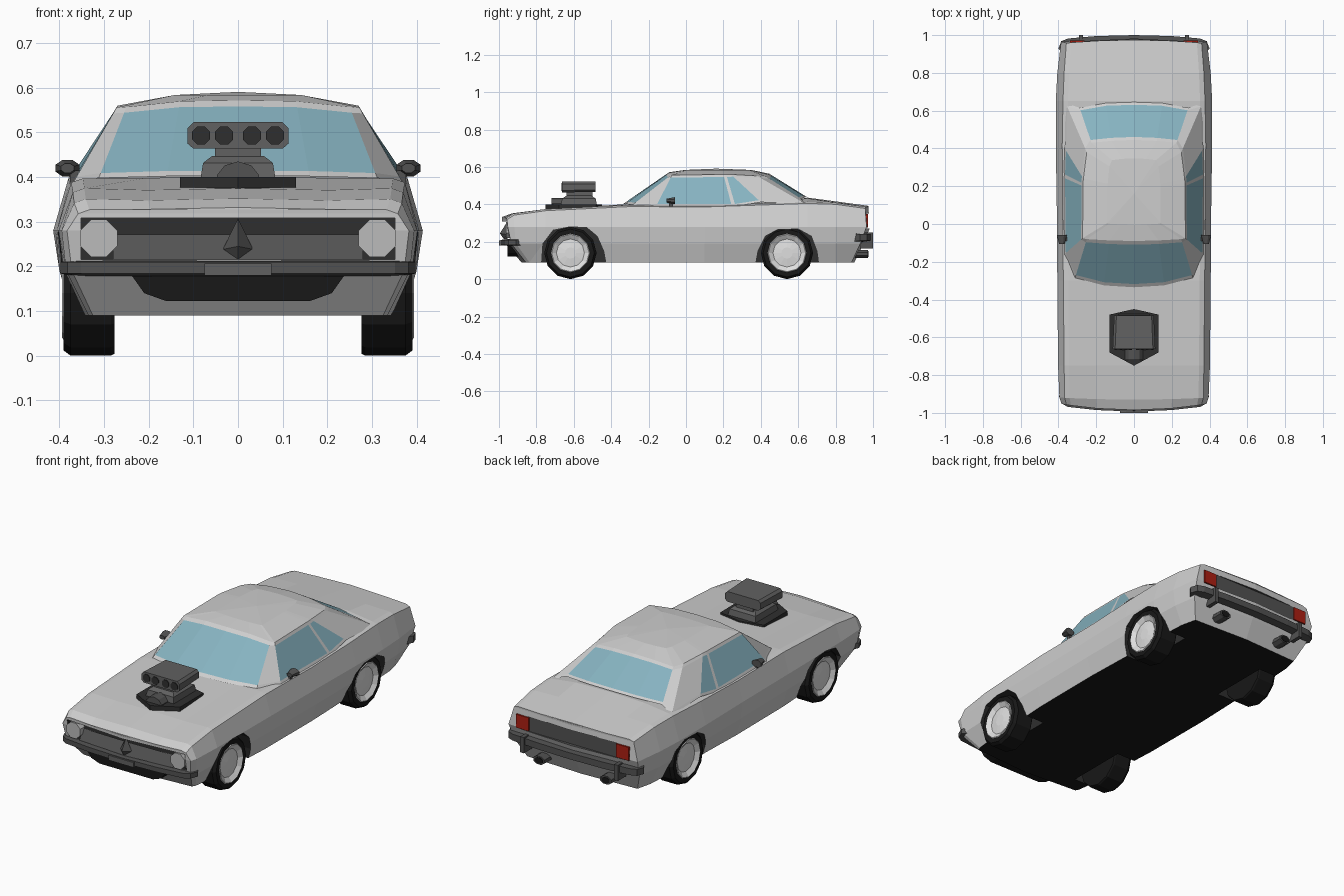
import bpy, bmesh, math
from mathutils import Vector

if "Cube" in bpy.data.objects:
    bpy.data.objects.remove(bpy.data.objects["Cube"])


def material(name, r, g, b):
    m = bpy.data.materials.new(name)
    m.diffuse_color = (r, g, b, 1)
    m.use_nodes = True
    m.node_tree.nodes["Principled BSDF"].inputs["Base Color"].default_value = m.diffuse_color
    return m


PAINT = material("light grey paint", .62, .62, .62)
GLASS = material("blue glass", .24, .45, .53)
BLACK = material("black rubber", .009, .009, .009)
DARK = material("dark trim", .028, .028, .028)
TRIM = material("grey trim", .085, .085, .085)
ENGINE = material("engine metal", .12, .12, .12)
RIM = material("rim silver", .74, .74, .74)
LAMP = material("headlamp", .5, .5, .5)
RED = material("tail lamp red", .42, .014, .006)


def make(name, verts, faces, mats, idx=None, mirror=False):
    """Mesh object, optionally mirrored across x = 0 and welded."""
    idx = list(idx or [0] * len(faces))
    verts, faces = [tuple(v) for v in verts], [tuple(f) for f in faces]
    if mirror:
        n = len(verts)
        verts += [(-x, y, z) for x, y, z in verts]
        faces += [tuple(i + n for i in reversed(f)) for f in faces]
        idx += idx
    me = bpy.data.meshes.new(name)
    me.from_pydata(verts, [], faces)
    for m in (mats if isinstance(mats, list) else [mats]):
        me.materials.append(m)
    for p, i in zip(me.polygons, idx):
        p.material_index = i
    bm = bmesh.new()
    bm.from_mesh(me)
    bmesh.ops.remove_doubles(bm, verts=bm.verts, dist=1e-5)
    bmesh.ops.recalc_face_normals(bm, faces=bm.faces)
    bm.to_mesh(me)
    bm.free()
    ob = bpy.data.objects.new(name, me)
    bpy.context.collection.objects.link(ob)
    return ob


def grid_faces(rows, cols):
    return [(r * cols + c, r * cols + c + 1, (r + 1) * cols + c + 1, (r + 1) * cols + c)
            for r in range(rows - 1) for c in range(cols - 1)]


def prism(name, poly, axis, a, b, mat, mirror=False, taper=1.0):
    """Polygon extruded along an axis; the far end is scaled by taper."""
    n = len(poly)
    cu, cv = (sum(p[k] for p in poly) / n for k in (0, 1))
    verts = []
    for d, s in ((a, 1), (b, taper)):
        for u, v in poly:
            u, v = cu + (u - cu) * s, cv + (v - cv) * s
            verts.append({'x': (d, u, v), 'y': (u, d, v), 'z': (u, v, d)}[axis])
    faces = [(i, (i + 1) % n, n + (i + 1) % n, n + i) for i in range(n)]
    faces += [tuple(range(n)), tuple(range(n, 2 * n))]
    return make(name, verts, faces, mat, mirror=mirror)


def box(name, x, y, z, mat, mirror=False, taper=1.0):
    poly = [(x[0], y[0]), (x[1], y[0]), (x[1], y[1]), (x[0], y[1])]
    return prism(name, poly, 'z', z[0], z[1], mat, mirror, taper)


def ngon(u, v, r, n=8, squash=1.0):
    return [(u + r * math.cos(math.tau * (i + .5) / n),
             v + r * squash * math.sin(math.tau * (i + .5) / n)) for i in range(n)]


def lathe(name, profile, y, z, mat, n=12):
    """Profile of (x, radius) spun about a cross axle, mirrored."""
    verts = [(x, y + r * math.cos(math.tau * i / n), z + r * math.sin(math.tau * i / n))
             for x, r in profile for i in range(n + 1)]
    return make(name, verts, grid_faces(len(profile), n + 1), mat, mirror=True)


def bar(name, path, z0, z1, inset, mat):
    """Wrap-around bumper: half path in plan, mirrored."""
    verts = []
    for x, y in path:
        xi, yi = x * .93, y + inset
        verts += [(x, y, z0 + .006), (x, y, z1 - .004), (xi, yi, z1), (xi, yi, z0), (x, y, z0 + .006)]
    k = len(verts) - 5
    return make(name, verts, grid_faces(len(path), 5) + [(k, k + 1, k + 2, k + 3)], mat, mirror=True)


# Lower body: stations of y, deck z, shoulder z, then half widths going down
stations = [(-.985, .332, .318, .358, .383, .372, .325), (-.93, .352, .342, .367, .395, .385, .335),
            (-.75, .375, .366, .370, .402, .390, .345), (-.30, .402, .388, .374, .406, .396, .368),
            (.10, .400, .386, .378, .409, .400, .370), (.42, .412, .397, .380, .414, .400, .360),
            (.65, .436, .405, .376, .414, .400, .358), (.80, .416, .400, .370, .406, .394, .350),
            (.975, .392, .378, .358, .386, .374, .330)]
low_shift = {0: (.02, .105), 1: (.01, .085), 7: (0, 0), 8: (-.025, -.075)}
sections = []
for k, (y, zc, zs, xs, xw, xl, xb) in enumerate(stations):
    mid, low = low_shift.get(k, (0, 0))
    bow = {0: .03, 1: .01, 8: -.018}.get(k, 0)
    bulge = {8: .01}.get(k, 0)
    pts = [(0, y, zc), (xs * .55, y, zc - .004), (xs * .93, y, zs + .009), (xs, y, zs),
           (xw, y + bulge, .28), (xl, y + mid, .19), (xb, y + low, .09), (0, y + low, .09)]
    sections.append([(x, yy + bow * (x / .37) ** 2, z) for x, yy, z in pts])
caps = [[(0, stations[s][0] + {4: b, 5: low_shift[s][0], 6: low_shift[s][1], 7: low_shift[s][1]}.get(i, 0), p[2])
         for i, p in enumerate(sections[s])] for s, b in ((0, 0), (8, .01))]
rings = [caps[0]] + sections + [caps[1]]
body = make("body_shell", [p for r in rings for p in r], grid_faces(len(rings), 8),
            [PAINT, BLACK, DARK, TRIM], mirror=True)
for p in body.data.polygons:
    if p.normal.z < -.95 and p.center.z < .1:
        p.material_index = 1

# Cut the wheel arches, grille opening and tail panel
arch_f = [(-.775, .04), (-.765, .19), (-.71, .262), (-.62, .28), (-.53, .275), (-.475, .23), (-.44, .15), (-.42, .04)]
arch_r = [(.365, .04), (.385, .15), (.425, .23), (.49, .265), (.60, .268), (.67, .23), (.70, .15), (.715, .04)]
cutters = [prism("arch_cutter_front", arch_f, 'x', .25, .5, DARK, True),
           prism("arch_cutter_rear", arch_r, 'x', .25, .5, DARK, True),
           box("grille_cutter", (-.352, .352), (-1.1, -.925), (.216, .309), DARK),
           box("tail_cutter", (-.34, .34), (.965, 1.1), (.272, .352), TRIM)]
for c in cutters:
    c.hide_render = True
    mod = body.modifiers.new(c.name, 'BOOLEAN')
    mod.operation, mod.solver, mod.object = 'DIFFERENCE', 'EXACT', c
    mod.material_mode = 'TRANSFER'
    bpy.context.view_layer.objects.active = body
    bpy.ops.object.modifier_apply(modifier=mod.name)
for c in cutters:
    bpy.data.objects.remove(c)

# Cabin: base ring and roof-edge ring, columns fall on the window edges
base = [(0, -.335, .403), (.16, -.325, .402), (.312, -.285, .398), (.368, -.16, .39), (.372, .245, .39),
        (.372, .265, .39), (.367, .40, .412), (.362, .64, .402), (.288, .615, .43), (.15, .64, .438), (0, .645, .44)]
top = [(0, -.09, .572), (.13, -.087, .57), (.25, -.08, .557), (.272, -.075, .556), (.27, .20, .56), (.27, .215, .56),
       (.268, .24, .56), (.25, .38, .552), (.225, .43, .548), (.12, .44, .56), (0, .445, .564)]
cabin = [[Vector(b).lerp(Vector(t), v) for b, t in zip(base, top)] for v in (0, .07, .92, 1)]
cabin.append([(x * .52, .16 + (y - .16) * .66, .584) for x, y, z in top])
cabin.append([(0, .16, .591)] * len(top))
faces = grid_faces(len(cabin), 11)
idx = [1 if i // 10 == 1 and i % 10 in (0, 1, 3, 5, 8, 9) else 0 for i in range(len(faces))]
make("cabin", [p for r in cabin for p in r], faces, [PAINT, GLASS], idx, mirror=True)

# Wheels
for end, y in (("front", -.618), ("rear", .54)):
    lathe(end + "_tyres", [(.277, 0), (.277, .136), (.285, .14), (.375, .14), (.391, .128), (.391, .1)], y, .14, BLACK)
    lathe(end + "_rims", [(.391, .104), (.394, .1), (.378, .075), (.384, .03), (.384, 0)], y, .14, RIM)

# Front end
prism("headlamps", ngon(.312, .263, .045), 'y', -.962, -.92, LAMP, True)
make("grille_shelf", [(0, -.975, .216), (.28, -.955, .216), (.28, -.93, .272), (0, -.935, .272)],
     [(0, 1, 2, 3)], TRIM, mirror=True)
make("grille_prow", [(0, -.995, .245), (0, -.955, .308), (.034, -.955, .238), (0, -.975, .216)],
     [(0, 1, 2), (0, 2, 3)], TRIM, mirror=True)
bar("front_bumper", [(0, -.993), (.2, -.985), (.352, -.968), (.382, -.95), (.398, -.91)], .178, .214, .04, TRIM)
box("front_plate", (-.075, .075), (-1.0, -.97), (.18, .207), ENGINE)
intake = [(-.237, .178), (-.21, .14), (-.16, .122), (.16, .122), (.21, .14), (.237, .178)]
prism("lower_intake", intake, 'y', -.955, -.86, BLACK)

# Rear end
box("tail_lamps", (.262, .338), (.95, .972), (.276, .348), RED, True)
bar("rear_bumper", [(0, 1.0), (.2, .995), (.35, .982), (.385, .968), (.4, .93)], .2, .245, -.04, TRIM)
box("bumper_guards", (.27, .292), (.93, 1.0), (.165, .25), TRIM, True)
prism("exhaust_tips", ngon(.2, .135, .036, 8, .65), 'y', .87, .972, TRIM, True)
prism("exhaust_holes", ngon(.2, .135, .026, 8, .65), 'y', .97, .975, BLACK, True)

# Door mirrors
prism("mirror_shells", ngon(.382, .42, .029, 8, .7), 'y', -.058, -.105, TRIM, True, taper=.55)
box("mirror_stalks", (.352, .376), (-.09, -.07), (.388, .415), TRIM, True)

# Engine through the hood
hole = [(-.13, -.68), (0, -.75), (.13, -.68), (.13, -.48), (0, -.45), (-.13, -.48)]
prism("hood_opening", hole, 'z', .36, .4, DARK)
prism("pulley", ngon(0, .39, .05, 10, .9), 'y', -.72, -.65, TRIM)
box("engine_block", (-.085, .085), (-.67, -.475), (.39, .432), ENGINE, taper=.92)
box("blower_case", (-.078, .078), (-.66, -.485), (.432, .447), ENGINE, taper=.75)
box("blower_neck", (-.052, .052), (-.64, -.5), (.44, .47), ENGINE)
scoop = [(-.113, .475), (-.1, .464), (.1, .464), (.113, .475), (.113, .51), (.1, .523), (-.1, .523), (-.113, .51)]
prism("air_scoop", scoop, 'y', -.662, -.485, ENGINE, taper=.93)
for n, x in enumerate((.031, .083)):
    prism("scoop_port_%d" % n, ngon(x, .493, .022), 'y', -.666, -.66, DARK, True)
